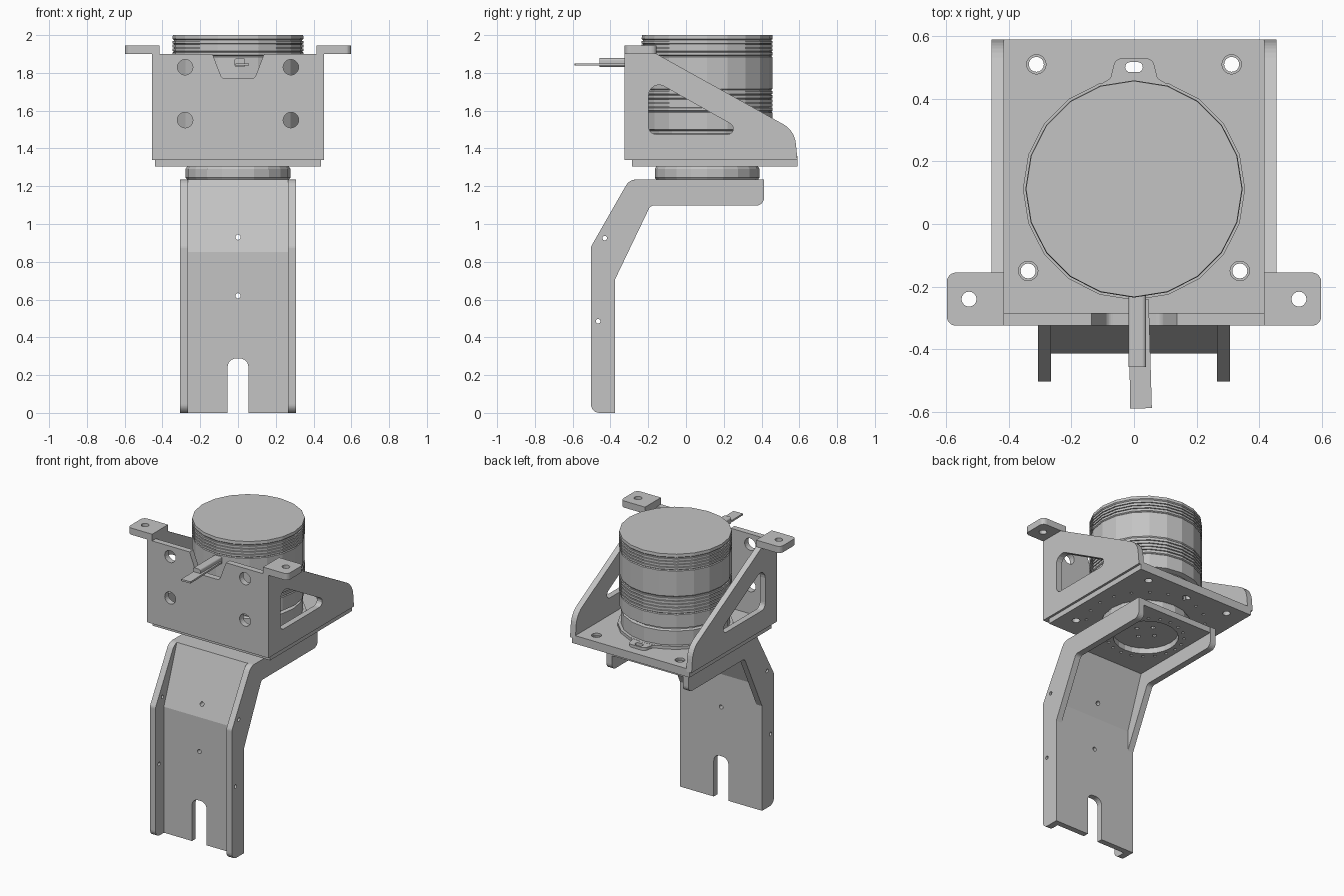
import bpy, bmesh
from math import pi, cos, sin, tan
from mathutils import Vector

cube = bpy.data.objects.get("Cube")
if cube:
    bpy.data.objects.remove(cube, do_unlink=True)

GREY = (0.55, 0.55, 0.55, 1)
grey = bpy.data.materials.new("machined_grey")
grey.use_nodes = True
grey.diffuse_color = GREY
grey.node_tree.nodes["Principled BSDF"].inputs["Base Color"].default_value = GREY

CENTRE = (0, 0.112)   # motor axis


def finish(name, bm):
    bmesh.ops.recalc_face_normals(bm, faces=bm.faces)
    mesh = bpy.data.meshes.new(name)
    bm.to_mesh(mesh)
    bm.free()
    mesh.materials.append(grey)
    obj = bpy.data.objects.new(name, mesh)
    bpy.context.collection.objects.link(obj)
    return obj


def solid(name, *shapes):
    """Extrude outlines; each shape is (points, axis, low, high)."""
    bm = bmesh.new()
    for pts, axis, lo, hi in shapes:
        place = {"x": lambda a, b, s: (s, a, b),
                 "y": lambda a, b, s: (a, s, b),
                 "z": lambda a, b, s: (a, b, s)}[axis]
        rings = [[bm.verts.new(place(a, b, s)) for a, b in pts] for s in (lo, hi)]
        bm.faces.new(rings[0])
        bm.faces.new(rings[1])
        n = len(pts)
        for i in range(n):
            j = (i + 1) % n
            bm.faces.new((rings[0][i], rings[0][j], rings[1][j], rings[1][i]))
    return finish(name, bm)


def lathe(name, profile, sides=20):
    """Closed turned body from (radius, z) points, bottom to top."""
    bm = bmesh.new()
    rings = [[bm.verts.new((x, y, z)) for x, y in circle(*CENTRE, r, sides)]
             for r, z in profile]
    bm.faces.new(rings[0])
    bm.faces.new(rings[-1])
    for low, high in zip(rings, rings[1:]):
        for i in range(sides):
            j = (i + 1) % sides
            bm.faces.new((low[i], low[j], high[j], high[i]))
    return finish(name, bm)


def circle(a, b, r, n=16):
    return [(a + r * cos(2 * pi * i / n), b + r * sin(2 * pi * i / n)) for i in range(n)]


def box(a0, a1, b0, b1, r):
    return rounded((a0, b0, r), (a1, b0, r), (a1, b1, r), (a0, b1, r))


def rounded(*corners, steps=6):
    """Outline from (a, b, radius) corners with true tangent arcs."""
    out = []
    for i, (a, b, r) in enumerate(corners):
        p = Vector((a, b))
        if not r:
            out.append((a, b))
            continue
        u = (Vector(corners[i - 1][:2]) - p).normalized()
        v = (Vector(corners[(i + 1) % len(corners)][:2]) - p).normalized()
        half = u.angle(v) / 2
        reach = r / tan(half)
        mid = p + (u + v).normalized() * (r / sin(half))
        start, end = p + u * reach - mid, p + v * reach - mid
        sweep = start.angle(end)
        for k in range(steps + 1):
            t = k / steps
            q = mid + (start * sin((1 - t) * sweep) + end * sin(t * sweep)) / sin(sweep)
            out.append((q.x, q.y))
    return out


def cut(obj, *shapes):
    """Subtract extruded outlines and discard the cutter."""
    tool = solid("cutter", *shapes)
    tool.hide_render = True
    mod = obj.modifiers.new("cut", "BOOLEAN")
    mod.operation, mod.solver, mod.object = "DIFFERENCE", "EXACT", tool
    bpy.context.view_layer.objects.active = obj
    bpy.ops.object.modifier_apply(modifier=mod.name)
    bpy.data.objects.remove(tool, do_unlink=True)


def bolt_ring(radius, count, r, lo, hi):
    return [(circle(*p, r, 8), "z", lo, hi) for p in circle(*CENTRE, radius, count)]


# Lower arm: bent web between two flanges
web = solid("arm_web", (rounded(
    (-0.413, 0, 0), (-0.413, 0.852, 0), (-0.275, 1.235, 0), (0.41, 1.235, 0),
    (0.41, 1.195, 0), (-0.248, 1.195, 0), (-0.375, 0.843, 0), (-0.375, 0, 0)),
    "x", -0.265, 0.265))
slot = rounded((-0.055, -0.1, 0), (0.055, -0.1, 0), (0.055, 0.288, 0.045), (-0.055, 0.288, 0.045))
cut(web, (slot, "y", -0.6, -0.3),
    (circle(0, 0.62, 0.014), "y", -0.6, -0.3),
    (circle(0, 0.93, 0.014), "y", -0.6, -0.2),
    (circle(*CENTRE, 0.2, 24), "z", 1.1, 1.3),
    *bolt_ring(0.235, 20, 0.01, 1.1, 1.225))

flange = rounded(
    (-0.503, 0, 0.045), (-0.503, 0.88, 0.04), (-0.3, 1.235, 0.06), (0.413, 1.235, 0),
    (0.413, 1.098, 0.04), (-0.188, 1.098, 0.03), (-0.375, 0.708, 0), (-0.375, 0, 0))
for side, lo, hi in (("right", -0.307, -0.265), ("left", 0.265, 0.307)):
    part = solid("arm_flange_" + side, (flange, "x", lo, hi))
    cut(part, (circle(-0.43, 0.925, 0.012), "x", lo - 0.1, hi + 0.1),
        (circle(-0.465, 0.485, 0.012), "x", lo - 0.1, hi + 0.1))

# Turntable between the arm and the bracket, its bolt holes showing through the web
disc = lathe("turntable_disc", [(0.268, 1.233), (0.277, 1.245), (0.277, 1.292), (0.268, 1.307)])
cut(disc, *bolt_ring(0.07, 4, 0.014, 1.1, 1.26))

# Bracket floor with countersunk corner holes
floor = solid("bracket_floor", (
    [(-0.44, 1.305), (0.44, 1.305), (0.44, 1.34), (0.415, 1.34),
     (0.415, 1.36), (-0.415, 1.36), (-0.415, 1.34), (-0.44, 1.34)], "y", -0.285, 0.59))
corners = [(s * x, y) for s in (-1, 1) for x, y in ((0.312, 0.51), (0.338, -0.15))]
cable_slot = box(-0.028, 0.028, 0.485, 0.517, 0.0155)
cut(floor, (cable_slot, "z", 1.2, 1.5), *[(circle(*p, 0.024), "z", 1.2, 1.5) for p in corners])
cut(floor, *[(circle(*p, 0.031), "z", 1.345, 1.5) for p in corners])
cut(floor, *bolt_ring(0.365, 20, 0.01, 1.2, 1.33))

# Bracket front plate with a notch for the cable
front = solid("bracket_front", (rounded(
    (-0.415, 1.34, 0), (0.415, 1.34, 0), (0.415, 1.9, 0), (0.138, 1.9, 0),
    (0.088, 1.77, 0.025), (-0.085, 1.77, 0.025), (-0.135, 1.9, 0), (-0.415, 1.9, 0)),
    "y", -0.325, -0.285))
cut(front, *[(circle(x, z, 0.041, 20), "y", -0.5, 0) for x in (-0.28, 0.28) for z in (1.55, 1.83)])

# Bracket side walls with rounded windows, and mounting tabs on top
wall = rounded((-0.325, 1.34, 0), (-0.325, 1.9, 0), (-0.155, 1.9, 0),
               (0.575, 1.495, 0.13), (0.59, 1.34, 0))
window = rounded((-0.198, 1.475, 0.04), (-0.198, 1.775, 0.055), (0.335, 1.475, 0.03))
tab = rounded((0.415, -0.325, 0), (0.598, -0.325, 0.03), (0.598, -0.155, 0.03), (0.415, -0.155, 0))
for side, s in (("right", -1), ("left", 1)):
    part = solid("bracket_wall_" + side, (wall, "x", s * 0.415, s * 0.455))
    cut(part, (window, "x", s * 0.3, s * 0.6))
    part = solid("mounting_tab_" + side, ([(s * x, y) for x, y in tab], "z", 1.9, 1.945))
    cut(part, (circle(s * 0.527, -0.24, 0.024), "z", 1.8, 2))

# Motor base flange with a slotted lobe
lathe("motor_flange", [(0.355, 1.36), (0.355, 1.38)])
lobe = solid("flange_lobe", (rounded(
    (-0.12, 0.44, 0), (0.12, 0.44, 0), (0.075, 0.465, 0.02), (0.06, 0.53, 0.03),
    (-0.06, 0.53, 0.03), (-0.075, 0.465, 0.02)), "z", 1.36, 1.379))
cut(lobe, (cable_slot, "z", 1.2, 1.5))


# Motor body: collar, neck, and two ribbed bands
def ribs(start, end, count):
    step = (end - start) / count
    for i in range(count):
        z = start + i * step
        yield from ((0.347, z), (0.347, z + step * 0.7), (0.34, z + step * 0.75),
                    (0.34, z + step * 0.95))


lathe("motor_body", [(0.335, 1.375), (0.335, 1.475), (0.315, 1.48), (0.315, 1.492),
                     (0.345, 1.5), (0.345, 1.59), (0.34, 1.595), *ribs(1.6, 1.71, 5),
                     (0.345, 1.715), (0.345, 1.885), (0.34, 1.89), *ribs(1.895, 1.975, 4),
                     (0.347, 1.98), (0.345, 2.0)])

# Cable leaving through the notch
solid("cable_plug", (box(-0.018, 0.038, 1.83, 1.878, 0.012), "y", -0.457, -0.2))
solid("cable_ribbon", (rounded((-0.012, -0.59, 0), (0.057, -0.588, 0), (0.047, -0.24, 0),
                               (-0.018, -0.24, 0)), "z", 1.838, 1.85))
